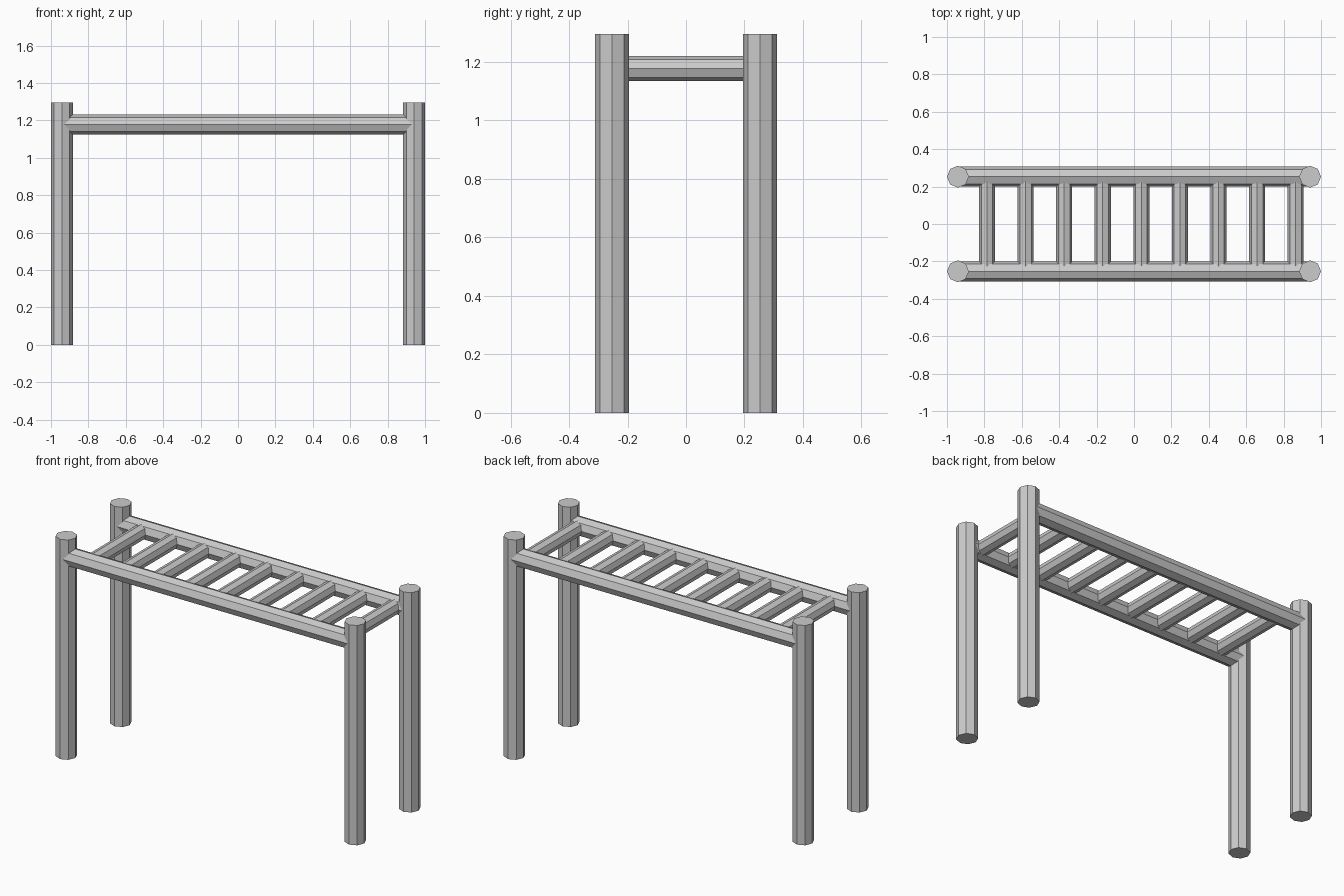
import bpy
from math import pi

if "Cube" in bpy.data.objects:
    bpy.data.objects.remove(bpy.data.objects["Cube"])

PX, PY = 0.9415, 0.253      # post centres
TOP, BAR_Z = 1.295, 1.178   # post height, ladder height


def bar(name, radius, length, loc, rot=(0, 0, 0)):
    """Eight-sided flat-shaded pole with corners on its axes."""
    bpy.ops.mesh.primitive_cylinder_add(vertices=8, radius=radius, depth=length,
                                        location=loc, rotation=rot)
    bpy.context.object.name = name


for y, side in ((-PY, "front"), (PY, "back")):
    # upright posts
    for x, end in ((-PX, "left"), (PX, "right")):
        bar(f"{side}_{end}_post", 0.0585, TOP, (x, y, TOP / 2))
    # long side rails, ending inside the posts
    bar(f"{side}_rail", 0.0535, 2 * PX, (0, y, BAR_Z), (0, pi / 2, 0))

# rungs, spaced slightly off centre
for i in range(9):
    bar(f"rung_{i + 1}", 0.043, 2 * PY, (-0.786 + 0.2063 * i, 0, BAR_Z), (pi / 2, 0, 0))
